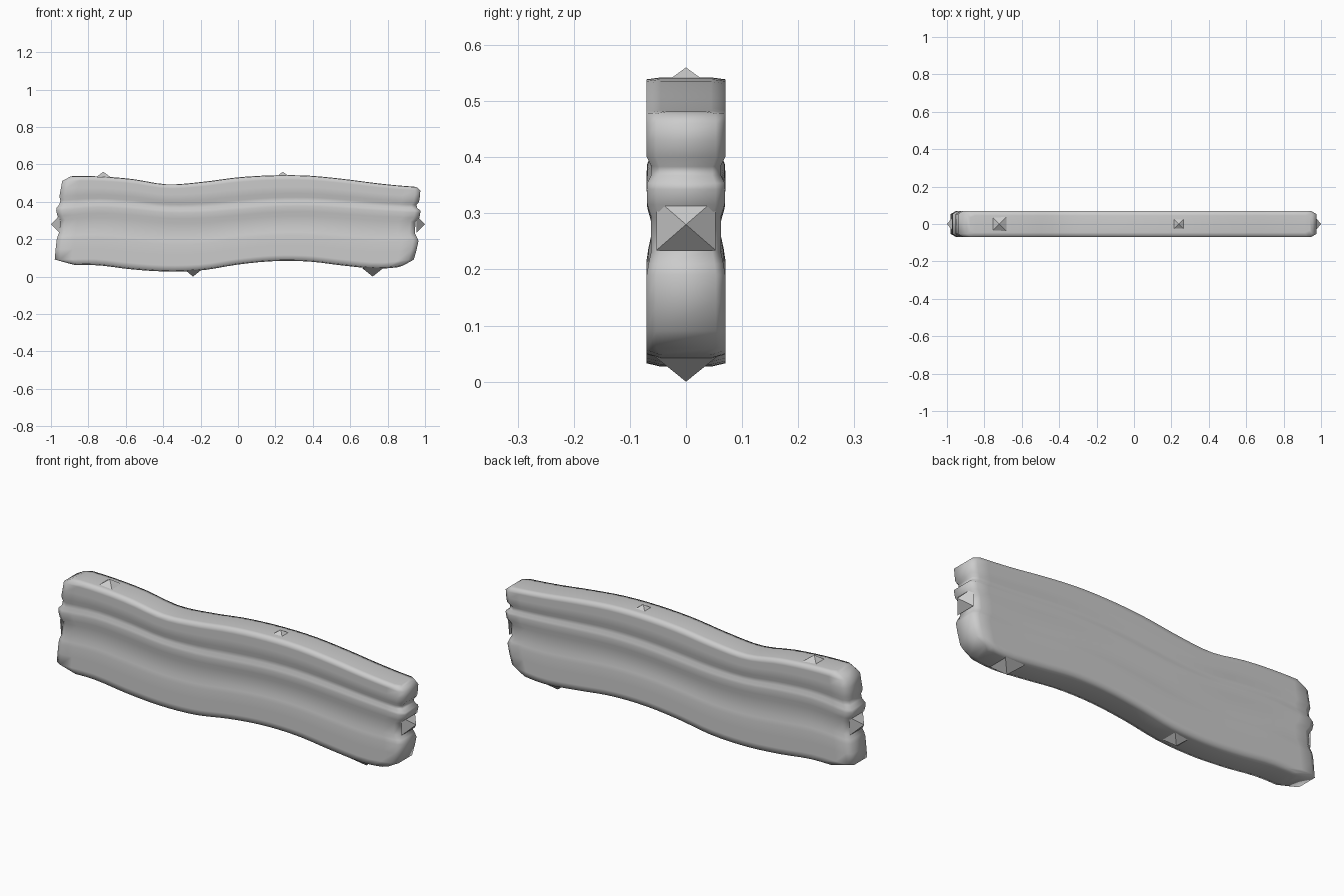
import bpy, bmesh
from mathutils import Vector

if "Cube" in bpy.data.objects:
    bpy.data.objects.remove(bpy.data.objects["Cube"])

# Wavy guide curves: heights at evenly spaced x from -0.95 to 0.95
BOTTOM = [.065, .067, .045, .033, .04, .07, .088, .086, .064, .048, .066]
RIDGE = [.353, .37, .36, .342, .342, .357, .372, .375, .365, .352, .343]
TOP = [.535, .533, .519, .49, .503, .527, .538, .536, .518, .494, .478]

# Plank profile: (height 0 bottom - 1 ridge - 2 top, half depth, left x, right x)
PROFILE = [
    (-.02, .045, -.87, .86), (0, .07, -.89, .885), (.09, .07, -.98, .94),
    (.28, .07, -.975, .955), (.45, .07, -.97, .965), (.52, .067, -.965, .957),
    (.60, .062, -.955, .945), (.82, .062, -.95, .95), (.90, .069, -.965, .97),
    (1.0, .07, -.972, .975), (1.08, .069, -.97, .975), (1.18, .062, -.955, .957),
    (1.3, .062, -.95, .955), (1.42, .07, -.955, .968), (1.65, .07, -.947, .973),
    (1.87, .07, -.94, .975), (2.0, .07, -.895, .955), (2.02, .045, -.875, .94)]


def curve(keys, x):
    f = min(max((x + .95) / .19, 0), 9.999)
    i, t = int(f), f - int(f)
    p = [keys[min(max(i + k, 0), 10)] for k in (-1, 0, 1, 2)]
    return .5 * (2 * p[1] + (p[2] - p[0]) * t
                 + (2 * p[0] - 5 * p[1] + 4 * p[2] - p[3]) * t * t
                 + (3 * p[1] - p[0] - 3 * p[2] + p[3]) * t ** 3)


def height(u, x):
    b, r, t = (curve(k, x) for k in (BOTTOM, RIDGE, TOP))
    return b + (r - b) * u if u < 1 else r + (t - r) * (u - 1)


def finish(bm, name, smooth):
    bmesh.ops.recalc_face_normals(bm, faces=bm.faces)
    for f in bm.faces:
        f.smooth = smooth
    me = bpy.data.meshes.new(name)
    bm.to_mesh(me)
    bm.free()
    ob = bpy.data.objects.new(name, me)
    bpy.context.collection.objects.link(ob)


def plank():
    bm = bmesh.new()
    n = 30
    # Stations along the length, with narrow steps for the bevelled ends
    stations = [0] + [.015 + .97 * i / n for i in range(n + 1)] + [1]
    rings = []
    for u, hy, xl, xr in PROFILE:
        rows = []
        for side in (-1, 1):
            row = []
            for s in stations:
                x = xl + (xr - xl) * s
                y = side * hy * (.76 if s in (0, 1) else 1)
                row.append(bm.verts.new((x, y, height(u, x))))
            rows.append(row)
        rings.append(rows[0] + rows[1][::-1])
    m = len(rings[0])
    for a, b in zip(rings, rings[1:]):
        for i in range(m):
            j = (i + 1) % m
            bm.faces.new((a[i], a[j], b[j], b[i]))
    # Top and bottom strips
    for r in (rings[0], rings[-1]):
        for i in range(m // 2 - 1):
            bm.faces.new((r[i], r[i + 1], r[m - 2 - i], r[m - 1 - i]))
    finish(bm, "plank", True)


def stud(name, tip, direction, length, ha, hb):
    """Four-sided pointed stud; ha and hb are its half widths."""
    bm = bmesh.new()
    tip, d = Vector(tip), Vector(direction)
    a = Vector((0, 1, 0))
    b = d.cross(a)
    base = [bm.verts.new(tip - d * length + a * ha * p + b * hb * q)
            for p, q in ((1, 1), (-1, 1), (-1, -1), (1, -1))]
    apex = bm.verts.new(tip)
    bm.faces.new(base)
    for i in range(4):
        bm.faces.new((base[i], base[(i + 1) % 4], apex))
    finish(bm, name, False)


plank()
# Pointed studs on the top, bottom and both ends
for i, s in enumerate((-1, 1)):
    stud(f"top_stud_{i}", (-.24 + .48 * s, 0, .56), (0, 0, 1), .04, .055, .055)
    stud(f"bottom_stud_{i}", (.24 + .48 * s, 0, 0), (0, 0, -1), .045, .056, .056)
    stud(f"end_stud_{i}", (s, 0, .28), (s, 0, 0), .045, .053, .046)
